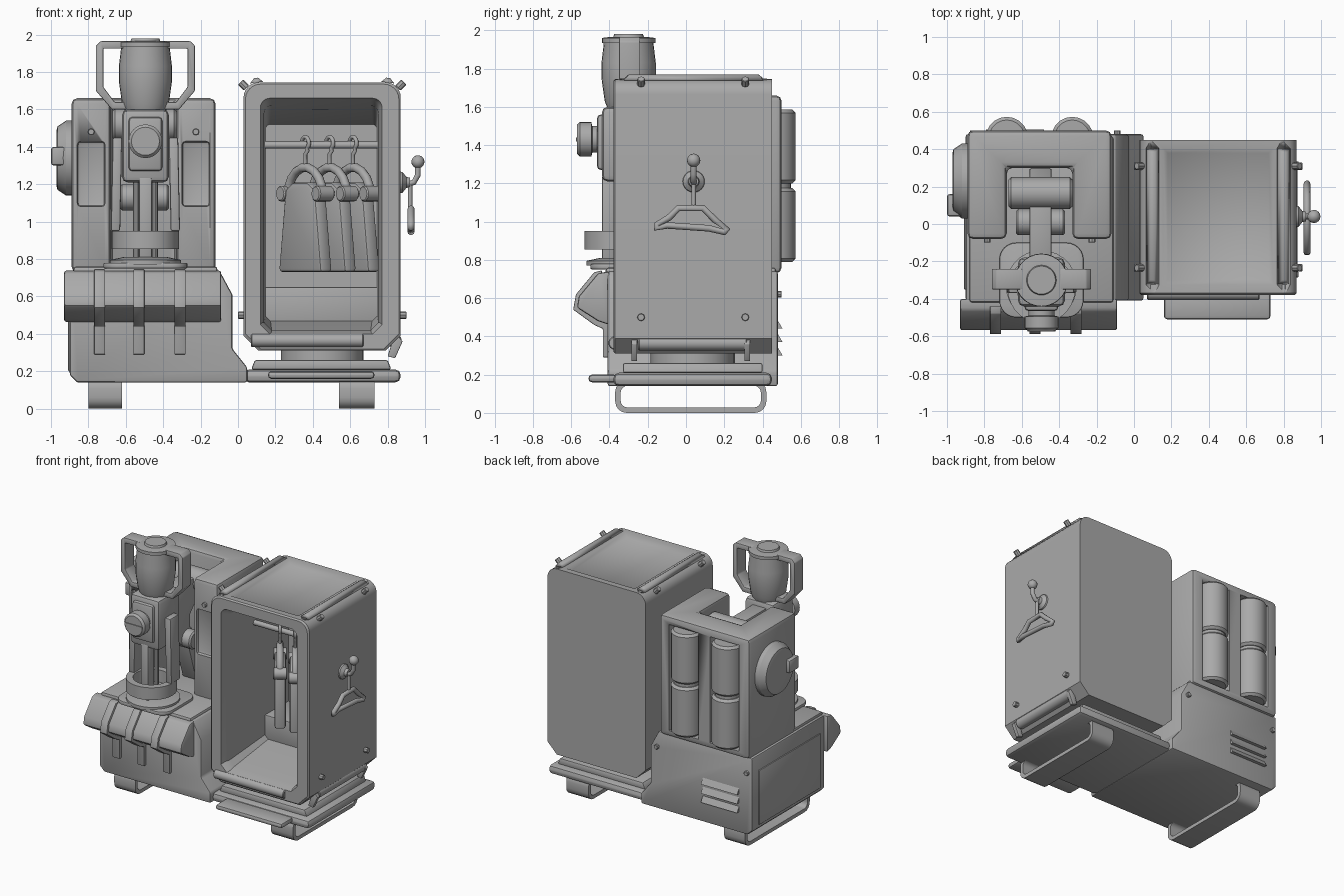
import bpy, bmesh, math
from mathutils import Vector, Matrix

cube = bpy.data.objects.get("Cube")
if cube:
    bpy.data.objects.remove(cube)

grey = bpy.data.materials.new("plain_grey")
grey.use_nodes = True
GREY = (0.4, 0.4, 0.4, 1)
grey.diffuse_color = GREY
grey.node_tree.nodes["Principled BSDF"].inputs["Base Color"].default_value = GREY


def finish(name, bm, bevel=0, segs=2):
    bmesh.ops.recalc_face_normals(bm, faces=bm.faces)
    me = bpy.data.meshes.new(name)
    bm.to_mesh(me)
    bm.free()
    ob = bpy.data.objects.new(name, me)
    bpy.context.collection.objects.link(ob)
    me.materials.append(grey)
    bpy.context.view_layer.objects.active = ob
    bpy.ops.object.select_all(action='DESELECT')
    ob.select_set(True)
    if bevel:
        m = ob.modifiers.new("Bevel", 'BEVEL')
        m.width, m.segments, m.limit_method = bevel, segs, 'ANGLE'
        m.angle_limit = math.radians(35)
        bpy.ops.object.modifier_apply(modifier=m.name)
    bpy.ops.object.shade_smooth_by_angle(angle=math.radians(32))
    return ob


def loft(name, rings, bevel=0, closed=False):
    bm = bmesh.new()
    loops = [[bm.verts.new(p) for p in r] for r in rings]
    n = len(loops[0])
    for a, b in list(zip(loops, loops[1:])) + ([(loops[-1], loops[0])] if closed else []):
        for i in range(n):
            j = (i + 1) % n
            bm.faces.new((a[i], a[j], b[j], b[i]))
    if not closed:
        bm.faces.new(loops[0])
        bm.faces.new(loops[-1])
    return finish(name, bm, bevel)


def box(name, x, y, z, bevel=0):
    ring = lambda h: [(x[0], y[0], h), (x[1], y[0], h), (x[1], y[1], h), (x[0], y[1], h)]
    return loft(name, [ring(z[0]), ring(z[1])], bevel)


def prism(name, pts, axis, lo, hi, bevel=0):
    # profile given in the two remaining axes, in x, y, z order
    put = {'X': lambda p, d: (d, *p), 'Y': lambda p, d: (p[0], d, p[1]), 'Z': lambda p, d: (*p, d)}[axis]
    return loft(name, [[put(p, d) for p in pts] for d in (lo, hi)], bevel)


def lathe(name, centre, axis, prof, n=24):
    # profile is (radius, distance along axis)
    q = Vector(axis).to_track_quat('Z', 'Y')
    return loft(name, [[Vector(centre) + q @ Vector((r * math.cos(t), r * math.sin(t), d))
                for t in (2 * math.pi * i / n for i in range(n))] for r, d in prof])


def rod(name, a, b, r, n=16):
    d = Vector(b) - Vector(a)
    return lathe(name, a, d, [(r * .85, 0), (r, r * .15), (r, d.length - r * .15), (r * .85, d.length)], n)


def tube(name, pts, r, cyclic=False):
    cu = bpy.data.curves.new(name, 'CURVE')
    cu.dimensions, cu.bevel_depth, cu.bevel_resolution, cu.use_fill_caps = '3D', r, 3, True
    sp = cu.splines.new('POLY')
    sp.points.add(len(pts) - 1)
    for p, c in zip(sp.points, pts):
        p.co = (*c, 1)
    sp.use_cyclic_u = cyclic
    ob = bpy.data.objects.new(name, cu)
    bpy.context.collection.objects.link(ob)
    cu.materials.append(grey)
    return ob


def cut(ob, cutter):
    m = ob.modifiers.new("Cut", 'BOOLEAN')
    m.operation, m.object, m.solver = 'DIFFERENCE', cutter, 'EXACT'
    bpy.context.view_layer.objects.active = ob
    bpy.ops.object.modifier_apply(modifier=m.name)
    bpy.data.objects.remove(cutter)


def round_rect(x0, x1, z0, z1, y, r, chamfer=True, n=6):
    # rounded corners on top, straight chamfers below
    pts = []
    for cx, cz, start in ((x1 - r, z1 - r, 0), (x0 + r, z1 - r, 1), (x0 + r, z0 + r, 2), (x1 - r, z0 + r, 3)):
        a, b = [Vector((math.cos(t), math.sin(t))) for t in (start * math.pi / 2, (start + 1) * math.pi / 2)]
        for i in range(n + 1):
            t = (start + i / n) * math.pi / 2
            v = a.lerp(b, i / n) if chamfer and start > 1 else Vector((math.cos(t), math.sin(t)))
            pts.append((cx + r * v.x, y, cz + r * v.y))
    return pts


# Machine base, feet and turntable
prism("machine_base", [(-.9, .18), (-.86, .14), (.05, .14), (.05, .22), (-.03, .32), (-.03, .61),
                       (-.1, .74), (-.9, .74)], 'Y', -.41, .48, .012)
box("base_side_panel", (-.908, -.89), (-.35, .4), (.2, .62), .004)
box("turntable_base", (.03, .87), (-.38, .45), (.14, .21), .03)
prism("turntable_step", [(.07, .21), (.82, .21), (.8, .26), (.09, .26)], 'Y', -.33, .4, .01)
lathe("turntable_disc", (.45, .035, .24), (0, 0, 1), [(.22, 0), (.22, .09)], 32)
box("front_tray", (.16, .73), (-.51, -.36), (.16, .2), .018)


def foot_ring(x, i):
    pts = round_rect(-.37 + i, .42 - i, i, .17 - i, 0, .06 - i * .8, False, 4)
    return [(x, p[0], p[2]) for p in pts]


for side, x0, x1 in (("right", -.8, -.62), ("left", .54, .73)):
    loft(side + "_foot_loop", [foot_ring(x0, 0), foot_ring(x1, 0), foot_ring(x1, .028), foot_ring(x0, .028)], closed=True)

# Front canopy with clips
canopy = [(-.4, .74), (-.46, .73), (-.56, .61), (-.57, .55), (-.46, .48), (-.4, .46)]
prism("front_canopy", canopy, 'X', -.93, -.09, .012)
clip = [(-.44, .745), (-.48, .735), (-.575, .62), (-.59, .54), (-.48, .46), (-.435, .44), (-.435, .29),
        (-.4, .29), (-.4, .5), (-.55, .58), (-.44, .7)]
for x in (-.74, -.53, -.31):
    prism("canopy_clip", clip, 'X', x - .03, x + .03, .005)
box("canopy_deck", (-.88, -.11), (-.42, .47), (.72, .76), .015)

# Tower
tower = prism("tower", [(-.89, .5), (-.89, -.08), (-.68, -.08), (-.68, .3), (-.33, .3), (-.33, -.08),
                        (-.12, -.08), (-.12, .5)], 'Z', .73, 1.66, .03)
for x in (-.785, -.225):
    cut(tower, box("cutter", (x - .075, x + .075), (-.2, -.055), (1.08, 1.43), .02))
    rod("tower_bolt", (x, -.07, 1.48), (x, -.1, 1.48), .018, 8)
for x in (-.68, -.33):
    cut(tower, box("cutter", (x - .125, x + .125), (.44, .7), (.78, 1.6)))
    for z in (.79, 1.2):
        rod("back_canister", (x, .46, z), (x, .46, z + .385), .113, 20)
    rod("canister_core", (x, .46, 1.15), (x, .46, 1.22), .09, 20)
lathe("side_dial", (-.88, .23, 1.34), (-1, 0, 0), [(.2, 0), (.2, .04), (.17, .085), (.15, .09)], 32)
box("dial_knob", (-1, -.92), (.04, .16), (1.3, 1.4), .015)
for i in range(3):
    z = .3 + i * .07
    prism("back_vent", [(.47, z + .06), (.47, z), (.505, z)], 'X', -.79, -.48)
for x, z in ((-.09, .62), (-.86, .62)):
    rod("back_bolt", (x, .47, z), (x, .5, z), .018, 8)

# Press head, arm and rollers
box("press_head", (-.62, -.37), (-.44, -.18), (1.21, 1.6), .03)
box("head_plate", (-.585, -.405), (-.465, -.4), (1.27, 1.56), .02)
lathe("head_knob", (-.495, -.45, 1.43), (0, -1, 0), [(.07, 0), (.07, .04), (.09, .045), (.09, .105), (.075, .12)])
box("knob_slot_bar", (-.57, -.42), (-.576, -.56), (1.42, 1.44))
rod("upper_roller", (-.67, .165, 1.52), (-.33, .165, 1.52), .085)
rod("lower_roller", (-.63, .01, 1.13), (-.37, .01, 1.13), .07)
prism("press_arm", [(-.22, 1.56), (-.22, 1.25), (-.03, 1.07), (.05, 1.07), (.05, 1.3), (.2, 1.46), (.2, 1.56)],
      'X', -.56, -.44, .01)
prism("arm_web", [(-.02, 1.2), (.06, 1.2), (.3, .78), (.12, .76)], 'X', -.56, -.44, .01)
for s in (-1, 1):
    cx = -.495 + s * .15
    prism("press_strut", [(cx - .025, 1.45), (cx + .025, 1.45), (cx + .025 + s * .01, .95),
                          (cx - .025 + s * .01, .95)], 'Y', -.37, -.26, .01)
    rod("press_rod", (-.495 + s * .05, -.36, .78), (-.495 + s * .05, -.36, 1.22), .016, 10)
box("press_foot", (-.53, -.46), (-.44, -.36), (.8, 1.24), .012)
lathe("press_ring", (-.495, -.35, .855), (0, 0, 1), [(.18, 0), (.18, .095), (.13, .095), (.13, 0)], 28)
loft("work_plate", [[(p[0], p[2], z) for p in round_rect(-.72, -.27, -.5, -.1, 0, .09, False)]
                    for z in (.75, .78)], .008)
lathe("work_disc", (-.495, -.33, .77), (0, 0, 1), [(.19, 0), (.19, .025), (.12, .04)], 28)

# Top canister and its handle frame
lathe("top_canister", (-.495, -.3, 1.59), (0, 0, 1),
      [(.11, 0), (.125, .04), (.142, .16), (.142, .24), (.13, .34), (.13, .345), (.14, .345), (.14, .37), (.1, .375),
       (.08, .375), (.075, .39)], 28)
for s in (-1, 1):
    X = lambda d: -.495 + s * d
    prism("handle_frame", [(X(a), z) for a, z in
          ((.1, 1.965), (.24, 1.965), (.265, 1.94), (.265, 1.7), (.18, 1.6), (.1, 1.6), (.1, 1.64), (.165, 1.64),
           (.225, 1.72), (.225, 1.925), (.1, 1.925))], 'Y', -.35, -.24, .006)

# Wardrobe cabinet with a hollow inside
cab = loft("wardrobe_shell", [
    round_rect(.03, .87, .31, 1.745, .45, .08), round_rect(.03, .87, .31, 1.745, -.37, .08),
    round_rect(.04, .86, .32, 1.735, -.38, .08), round_rect(.12, .77, .4, 1.66, -.38, .05),
    round_rect(.13, .76, .41, 1.65, -.34, .05), round_rect(.14, .75, .42, 1.62, -.3, .04),
    round_rect(.15, .74, .5, 1.52, .4, .02)])
bm = bmesh.new()
bm.from_mesh(cab.data)
top = [f for f in bm.faces if f.normal.z > .99 and f.calc_center_median().z > 1.74]
bmesh.ops.inset_individual(bm, faces=top, thickness=.065)
bmesh.ops.inset_individual(bm, faces=top, thickness=.035, depth=-.025)
bm.to_mesh(cab.data)
bm.free()
box("wardrobe_bench", (.14, .75), (.12, .41), (.44, .65), .01)
lathe("ceiling_lamp", (.44, -.1, 1.66), (0, 0, -1), [(.09, 0), (.11, .03), (.08, .06)])
rod("front_roller", (.07, -.37, .365), (.67, -.37, .365), .036)
rod("side_roller", (.835, -.25, .365), (.835, .32, .365), .04)
for y in (-.27, .32):
    prism("roller_bracket", [(.8, .28), (.84, .27), (.88, .36), (.84, .41)], 'Y', y - .015, y + .015, .004)
for y in (-.235, .31):
    for s in (-1, 1):
        for z, d in ((.5, (s, 0, 0)), (1.715, (s * .7, 0, .7))):
            p = Vector((.45 + s * .405, y, z))
            rod("shell_bolt", p, p + Vector(d) * .045, .02, 8)

# Rail with hung garments
rod("clothes_rail", (.13, .0, 1.41), (.76, .0, 1.41), .02)
turn = Matrix.Rotation(math.radians(-55), 3, 'Z')
for x in (.36, .49, .615):
    at = lambda u, v, z: Vector((x, 0, z)) + turn @ Vector((u, v, 0))
    arc = [math.radians(a) for a in range(-60, 181, 20)]
    tube("hanger_hook", [at(.033 * math.cos(t), 0, 1.42 + .033 * math.sin(t)) for t in arc[::-1]]
         + [at(.02, 0, 1.38), at(0, 0, 1.36), at(0, 0, 1.28)], .011)
    tube("hanger_arch", [at(.165 * math.cos(t), 0, 1.13 + .16 * math.sin(t)) for t in arc[3:]], .024)
    outline = ((-.2, .73), (.2, .73), (.14, 1.17), (.07, 1.21), (-.07, 1.21), (-.14, 1.17))
    loft("garment", [[at(u, v, z) for u, z in outline] for v in (-.04, .04)], .02)
    for s in (-1, 1):
        rod("hanger_button", at(s * .165, -.05, 1.15), at(s * .165, .05, 1.15), .042)

# Hanger emblem on the cabinet's left wall
lathe("emblem_boss", (.86, .04, 1.21), (1, 0, 0), [(.06, 0), (.055, .02), (.03, .04), (.025, .06)])
tube("emblem_hook", [(.9, .04, 1.2), (.94, .04, 1.21), (.962, .04, 1.25), (.962, .04, 1.31)], .016)
lathe("emblem_ball", (.962, .04, 1.32), (0, 0, 1),
      [(.035 * math.sin(t), -.035 * math.cos(t)) for t in (math.pi * (i + .3) / 8.6 for i in range(9))], 16)
tube("emblem_stem", [(.92, .04, 1.2), (.92, .04, 1.07)], .012)
tube("emblem_hanger", [(.925, y, z) for y, z in ((-.04, 1.07), (.09, 1.07), (.15, 1.01), (.215, .96), (.2, .945),
     (.12, .965), (-.1, .98), (-.155, .965), (-.15, .985), (-.09, 1.02))], .018, True)
